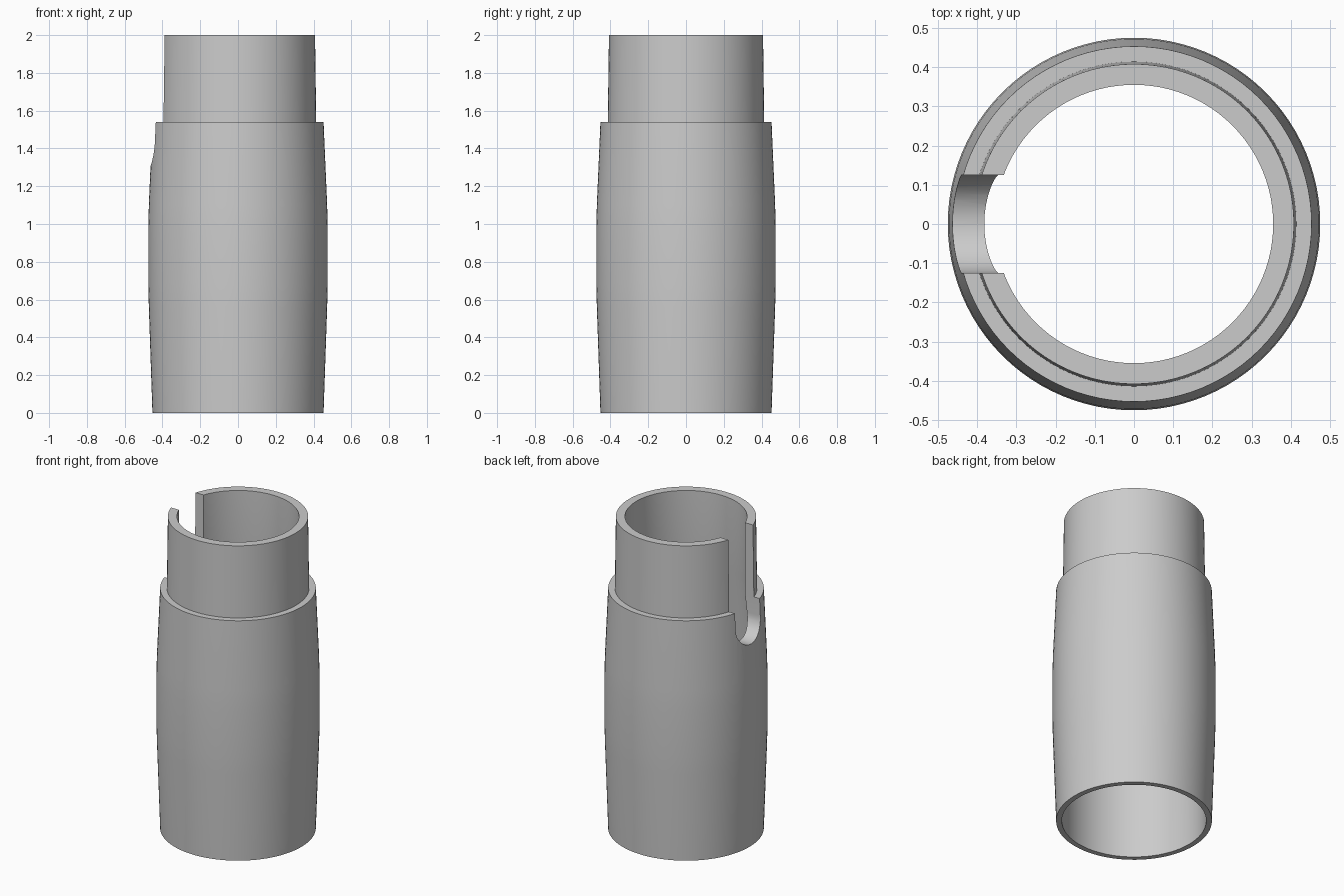
import bpy, bmesh
from math import pi, sin, cos, radians

SIDES = 96

cube = bpy.data.objects.get("Cube")
if cube:
    bpy.data.objects.remove(cube, do_unlink=True)

grey = bpy.data.materials.new("plain grey")
grey.use_nodes = True
colour = (0.6, 0.6, 0.6, 1)
grey.diffuse_color = colour
grey.node_tree.nodes["Principled BSDF"].inputs["Base Color"].default_value = colour


def make_object(name, bm):
    bmesh.ops.recalc_face_normals(bm, faces=bm.faces[:])
    mesh = bpy.data.meshes.new(name)
    bm.to_mesh(mesh)
    bm.free()
    mesh.materials.append(grey)
    obj = bpy.data.objects.new(name, mesh)
    bpy.context.collection.objects.link(obj)
    return obj


def lathe(name, profile):
    """Turn a closed (radius, height) profile around the z axis."""
    bm = bmesh.new()
    rings = [[bm.verts.new((r * cos(2 * pi * i / SIDES), r * sin(2 * pi * i / SIDES), z))
              for i in range(SIDES)] for r, z in profile]
    for a, b in zip(rings, rings[1:] + rings[:1]):
        for i in range(SIDES):
            j = (i + 1) % SIDES
            bm.faces.new((a[i], a[j], b[j], b[i]))
    return make_object(name, bm)


def slot_cutter(half_width, centre_z, top_z, x0, x1):
    """Round-bottomed slot shape, extruded along x."""
    outline = [(half_width, top_z), (-half_width, top_z)]
    outline += [(-half_width * cos(pi * i / 24), centre_z - half_width * sin(pi * i / 24))
                for i in range(25)]
    bm = bmesh.new()
    face = bm.faces.new([bm.verts.new((x0, y, z)) for y, z in outline])
    ext = bmesh.ops.extrude_face_region(bm, geom=[face])
    moved = [v for v in ext["geom"] if isinstance(v, bmesh.types.BMVert)]
    bmesh.ops.translate(bm, verts=moved, vec=(x1 - x0, 0, 0))
    return make_object("slot_cutter", bm)


# Hollow sleeve: barrel outside, shoulder, narrow neck, tapering bore
sleeve = lathe("slotted_sleeve", [
    (0.453, 0), (0.472, 0.56), (0.475, 0.68), (0.475, 0.98), (0.472, 1.1), (0.453, 1.54),
    (0.414, 1.54), (0.408, 2), (0.355, 2), (0.355, 1.54), (0.42, 0.97), (0.42, 0)])

# Slot down the right side of the neck, into the shoulder
cutter = slot_cutter(0.125, 1.43, 2.2, -0.6, -0.15)
cutter.hide_render = True
cut = sleeve.modifiers.new("slot", "BOOLEAN")
cut.operation = "DIFFERENCE"
cut.solver = "EXACT"
cut.object = cutter

bpy.ops.object.select_all(action="DESELECT")
sleeve.select_set(True)
bpy.context.view_layer.objects.active = sleeve
bpy.ops.object.modifier_apply(modifier=cut.name)
bpy.data.objects.remove(cutter, do_unlink=True)
bpy.ops.object.shade_smooth_by_angle(angle=radians(30))
